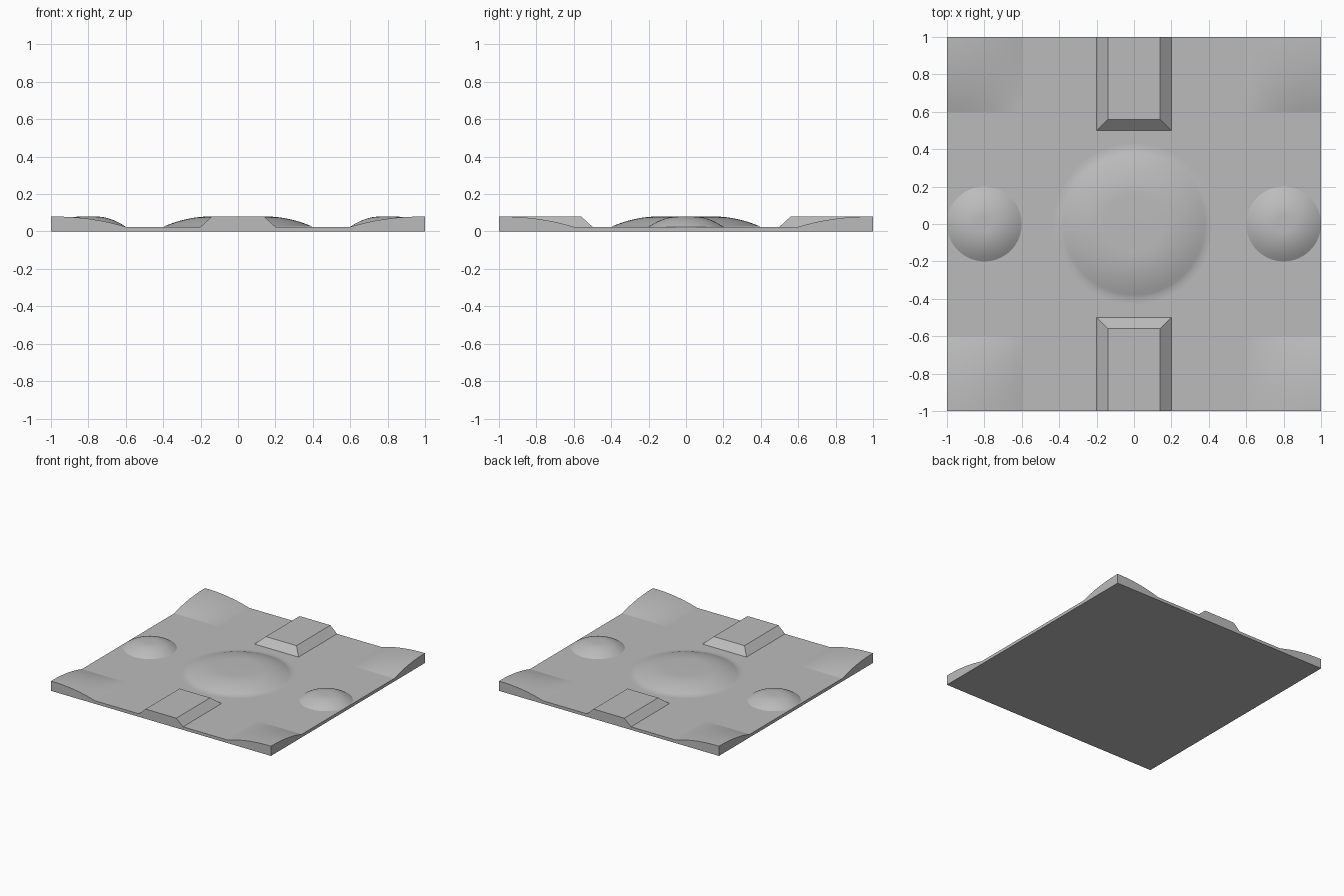
import bpy, bmesh, math

if "Cube" in bpy.data.objects:
    bpy.data.objects.remove(bpy.data.objects["Cube"])

BASE = 0.025
TOP = 0.08
RISE = TOP - BASE

grey = bpy.data.materials.new("plain_grey")
grey.use_nodes = True
colour = (0.5, 0.5, 0.5, 1)
grey.diffuse_color = colour
grey.node_tree.nodes["Principled BSDF"].inputs["Base Color"].default_value = colour


def finish(name, bm, smooth=False):
    bmesh.ops.recalc_face_normals(bm, faces=bm.faces)
    # Open shells must face up
    if smooth and sum(f.normal.z for f in bm.faces) < 0:
        bmesh.ops.reverse_faces(bm, faces=bm.faces)
    mesh = bpy.data.meshes.new(name)
    bm.to_mesh(mesh)
    bm.free()
    obj = bpy.data.objects.new(name, mesh)
    bpy.context.collection.objects.link(obj)
    mesh.materials.append(grey)
    if smooth:
        bpy.ops.object.select_all(action="DESELECT")
        obj.select_set(True)
        bpy.context.view_layer.objects.active = obj
        bpy.ops.object.shade_smooth_by_angle(angle=math.radians(40))
    return obj


def dome(name, x, radius, flat, flare=0.0):
    """Lathed bump: flat crown, then a rounded fall to the plate."""
    bm = bmesh.new()
    steps = 12
    profile = [(0, TOP)]
    for i in range(steps + 1):
        t = i / steps
        profile.append((flat + (radius - flat) * t, TOP - RISE * t ** 2))
    if flare:
        # Thin skirt that blends the foot into the plate
        profile[-1] = (radius, BASE + 0.0008)
        profile.append((radius + flare, BASE + 0.0004))
    verts = [bm.verts.new((r, 0, z)) for r, z in profile]
    edges = [bm.edges.new(pair) for pair in zip(verts, verts[1:])]
    bmesh.ops.spin(bm, geom=verts + edges, cent=(0, 0, 0), axis=(0, 0, 1),
                   angle=math.tau, steps=64)
    bmesh.ops.remove_doubles(bm, verts=bm.verts, dist=1e-5)
    obj = finish(name, bm, True)
    obj.location.x = x


def corner(name, sx, sy):
    """Square patch that swells towards the outer corner of the plate."""
    bm = bmesh.new()
    bmesh.ops.create_grid(bm, x_segments=16, y_segments=16, size=0.2)
    for v in bm.verts:
        u, w = [min(max((c + 0.2) / 0.4, 0), 1) for c in v.co.xy]
        swell = (1 - (1 - u) ** 2.2) * (1 - (1 - w) ** 2.2)
        v.co = (0.6 + 0.4 * u, 0.6 + 0.4 * w, BASE + RISE * swell)
    # Outer walls down to the plate
    rim = [e for e in bm.edges if e.is_boundary
           and any(all(v.co[a] > 0.999 for v in e.verts) for a in (0, 1))]
    walls = bmesh.ops.extrude_edge_only(bm, edges=rim)["geom"]
    for v in walls:
        if isinstance(v, bmesh.types.BMVert):
            v.co.z = BASE
    bmesh.ops.scale(bm, vec=(sx, sy, 1), verts=bm.verts)
    finish(name, bm, True)


def ridge(name, sy):
    """Block running off the edge, chamfered on its three inner sides."""
    bm = bmesh.new()
    bmesh.ops.create_cube(bm, size=1)
    for v in bm.verts:
        inset = 0.06 if v.co.z > 0 else 0
        v.co = (math.copysign(0.2 - inset, v.co.x),
                sy * (1 if v.co.y > 0 else 0.5 + inset),
                TOP if v.co.z > 0 else BASE)
    finish(name, bm)


# Base plate
bm = bmesh.new()
bmesh.ops.create_cube(bm, size=1)
bmesh.ops.scale(bm, vec=(2, 2, BASE), verts=bm.verts)
bmesh.ops.translate(bm, vec=(0, 0, BASE / 2), verts=bm.verts)
finish("base_plate", bm)

# Domes
dome("centre_dome", 0, 0.4, 0.15, flare=0.03)
for side, sx in (("left", 1), ("right", -1)):
    dome(side + "_dome", 0.8 * sx, 0.2, 0.04)

# Ridges and corners
for end, sy in (("back", 1), ("front", -1)):
    ridge(end + "_ridge", sy)
    for side, sx in (("left", 1), ("right", -1)):
        corner(f"{end}_{side}_corner", sx, sy)
